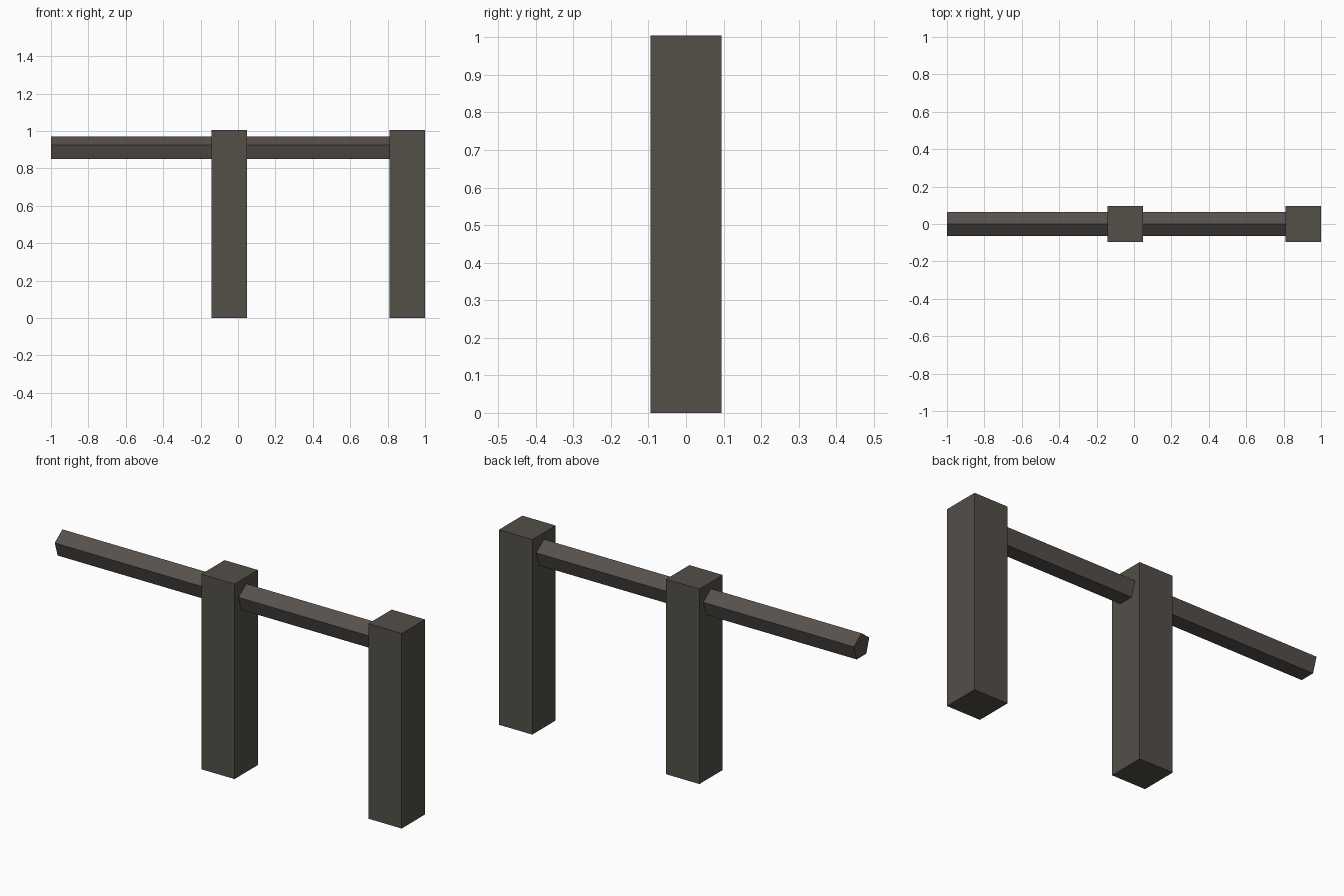
import bpy
import math

if "Cube" in bpy.data.objects:
    bpy.data.objects.remove(bpy.data.objects["Cube"])

POST_W, POST_H = 0.19, 1.005
RAIL_R, RAIL_Z = 0.0663, 0.904
POST_X = (-0.048, 0.905)      # post centres
RAIL_LEN = 0.953              # each rail runs left from its post centre


def material(name, rgb):
    m = bpy.data.materials.new(name)
    m.diffuse_color = (*rgb, 1.0)
    m.use_nodes = True
    m.node_tree.nodes["Principled BSDF"].inputs["Base Color"].default_value = m.diffuse_color
    return m


post_mat = material("weathered_post", (0.087, 0.080, 0.066))
rail_mat = material("dark_rail", (0.093, 0.081, 0.073))


def finish(name, mat):
    ob = bpy.context.object
    ob.name = name
    bpy.ops.object.transform_apply(location=False, rotation=True, scale=True)
    ob.data.materials.append(mat)


for side, x in zip(("middle", "right"), POST_X):
    # square post
    bpy.ops.mesh.primitive_cube_add(size=1, location=(x, 0, POST_H / 2))
    bpy.context.object.scale = (POST_W, POST_W, POST_H)
    finish(side + "_post", post_mat)

    # five-sided rail, ridge upwards, ending inside the post
    bpy.ops.mesh.primitive_cylinder_add(
        vertices=5, radius=RAIL_R, depth=RAIL_LEN,
        location=(x - RAIL_LEN / 2, 0, RAIL_Z))
    ob = bpy.context.object
    # the first vertex lies on local +y: turn the axis to x and the ridge to +z
    ob.rotation_euler = (math.pi / 2, 0, math.pi / 2)
    finish(side + "_rail", rail_mat)
